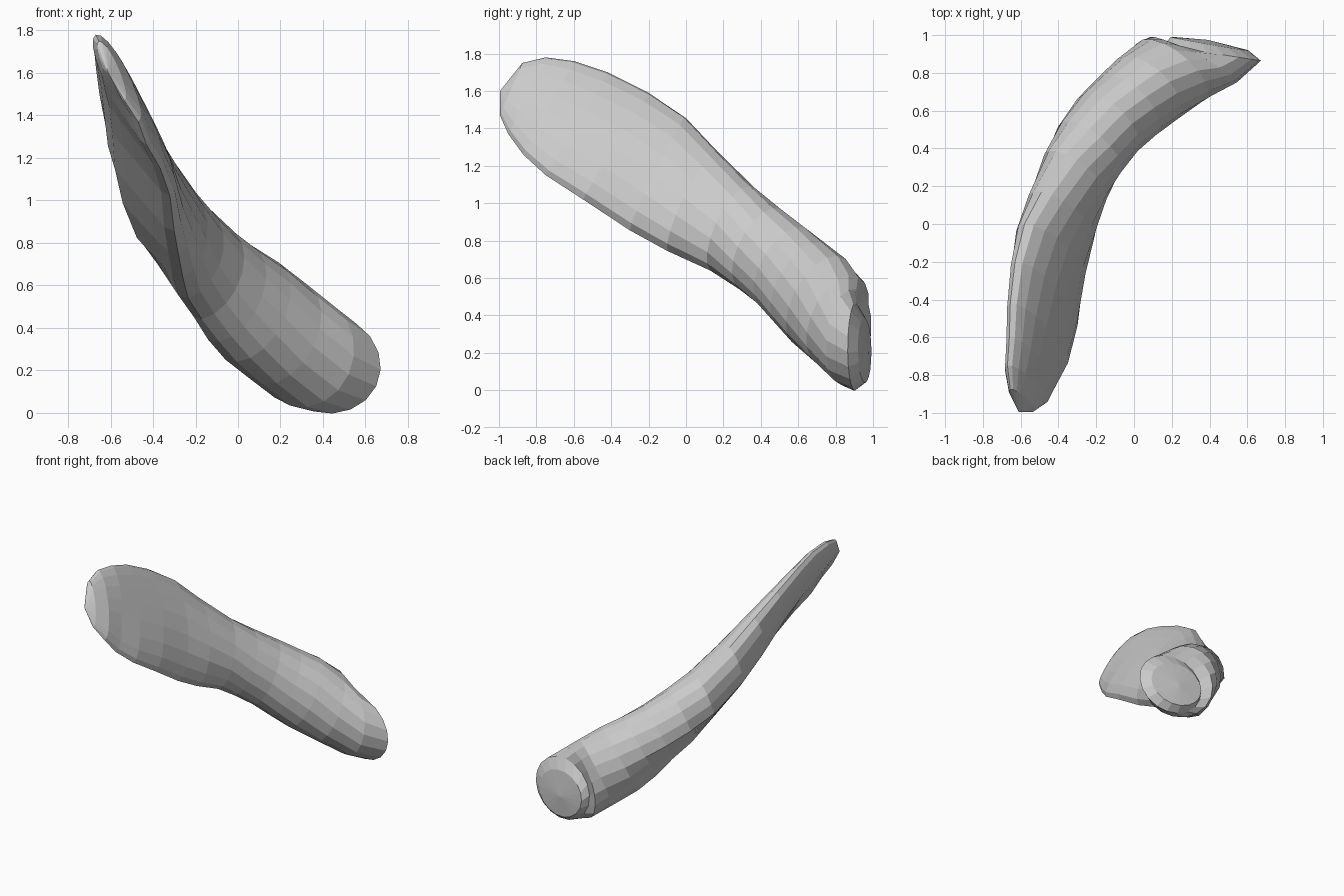
import bpy, bmesh
from math import cos, sin, pi, radians
from mathutils import Vector

cube = bpy.data.objects.get("Cube")
if cube:
    bpy.data.objects.remove(cube, do_unlink=True)

SIDES = 18
FLAT_ANGLE = radians(235)

# Cross-sections from the thin upper tip to the thick lower end:
# centre, half-width vector, half thickness, heading of the thickness in degrees
SECTIONS = [
    ((-.595, -.935, 1.61), (-.06, .06, .14), .035, 0),
    ((-.57, -.85, 1.575), (-.1, .1, .205), .06, 0),
    ((-.545, -.735, 1.51), (-.115, .135, .25), .07, 0),
    ((-.51, -.585, 1.425), (-.145, .165, .275), .08, 0),
    ((-.475, -.375, 1.305), (-.155, .175, .285), .1, -4),
    ((-.44, -.15, 1.155), (-.14, .15, .3), .13, -10),
    ((-.385, .035, 1.01), (-.105, .135, .265), .16, -20),
    ((-.31, .25, .86), (-.05, .12, .22), .19, -32),
    ((-.235, .395, .755), (0, .11, .215), .205, -37),
    ((-.14, .525, .655), (.03, .11, .215), .21, -41),
    ((-.04, .62, .565), (.05, .105, .228), .215, -42),
    ((.065, .71, .48), (.07, .1, .24), .225, -42),
    ((.2, .81, .375), (.085, .06, .24), .235, -40),
    ((.315, .87, .285), (.07, 0, .25), .26, -27),
    ((.415, .905, .232), (.06, -.01, .225), .262, -9),
    ((.4, .955, .215), (.03, -.01, .17), .21, -10),
]


def section_ring(bm, centre, half_width, thickness, heading, limit):
    """Add one oval loop, planed flat along its lower back."""
    w = Vector(half_width)
    a = radians(heading)
    d = Vector((cos(a), sin(a), 0))
    d = (d - d.project(w)).normalized() * thickness
    ring = []
    for i in range(SIDES):
        t = 2 * pi * i / SIDES
        excess = max(0, cos(t - FLAT_ANGLE) - limit)
        c = cos(t) - excess * cos(FLAT_ANGLE)
        s = sin(t) - excess * sin(FLAT_ANGLE)
        ring.append(bm.verts.new(Vector(centre) + w * c + d * s))
    return ring


def close_end(bm, ring, apex):
    """Close a loop with a fan around one point."""
    point = bm.verts.new(apex)
    for i in range(SIDES):
        bm.faces.new((ring[i], ring[(i + 1) % SIDES], point))


# Body: loops bridged along the bend, the flat back fading out at the thick end
bm = bmesh.new()
rings = [section_ring(bm, *s, .72 + max(0, k - 9) * .08)
         for k, s in enumerate(SECTIONS)]
for a, b in zip(rings, rings[1:]):
    for i in range(SIDES):
        j = (i + 1) % SIDES
        bm.faces.new((a[i], a[j], b[j], b[i]))

# Rounded tip and blunt lower end
close_end(bm, rings[0], (-.61, -.995, 1.6))
close_end(bm, rings[-1], (.39, .975, .2))

bmesh.ops.recalc_face_normals(bm, faces=bm.faces)
mesh = bpy.data.meshes.new("curved_body")
bm.to_mesh(mesh)
bm.free()
body = bpy.data.objects.new("curved_body", mesh)
bpy.context.collection.objects.link(body)

# Plain grey material
grey = bpy.data.materials.new("light_grey")
grey.use_nodes = True
colour = (.6, .6, .6, 1)
grey.diffuse_color = colour
grey.node_tree.nodes["Principled BSDF"].inputs["Base Color"].default_value = colour
mesh.materials.append(grey)
